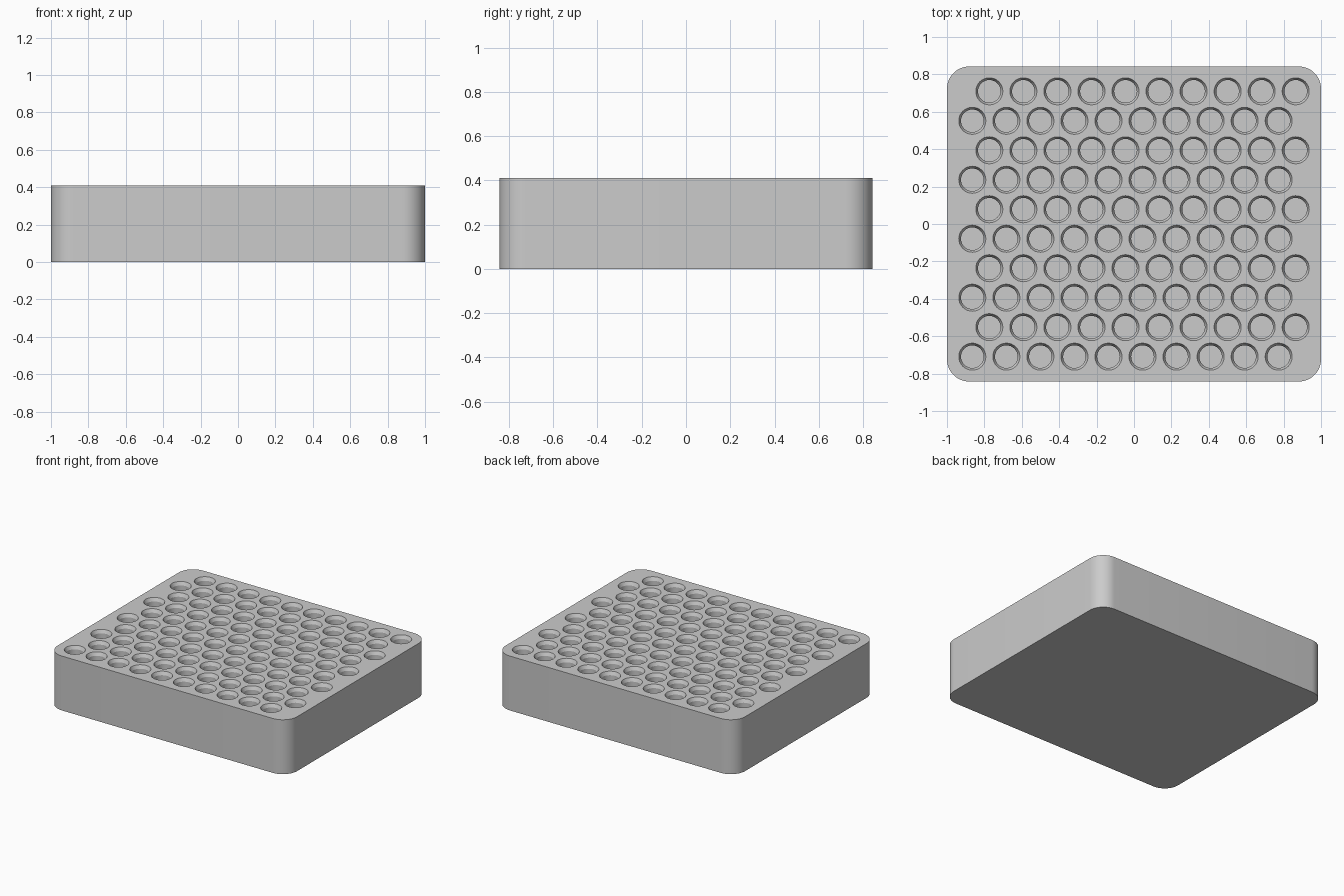
import bpy
import bmesh
import math

cube = bpy.data.objects.get("Cube")
if cube:
    bpy.data.objects.remove(cube, do_unlink=True)

WIDTH, DEPTH, HEIGHT = 2.0, 1.685, 0.41
CORNER = 0.12
PITCH = 0.182
ROWS = COLUMNS = 10
SIDES = 32
FLOOR = 0.08

grey = bpy.data.materials.new("light grey")
grey.use_nodes = True
grey.diffuse_color = (0.6, 0.6, 0.6, 1)
grey.node_tree.nodes["Principled BSDF"].inputs["Base Color"].default_value = (0.6, 0.6, 0.6, 1)


def make_object(name, bm):
    bmesh.ops.recalc_face_normals(bm, faces=bm.faces)
    mesh = bpy.data.meshes.new(name)
    bm.to_mesh(mesh)
    bm.free()
    mesh.materials.append(grey)
    obj = bpy.data.objects.new(name, mesh)
    bpy.context.collection.objects.link(obj)
    return obj


def add_socket(bm, x, y):
    """Closed round plug with a countersunk mouth, as (radius, height) rings."""
    profile = [(0.0605, FLOOR), (0.0605, HEIGHT - 0.025), (0.0773, HEIGHT + 0.01)]
    rings = []
    for radius, z in profile:
        angles = [math.tau * i / SIDES for i in range(SIDES)]
        rings.append([bm.verts.new((x + radius * math.cos(a), y + radius * math.sin(a), z))
                      for a in angles])
    for low, high in zip(rings, rings[1:]):
        for i in range(SIDES):
            j = (i + 1) % SIDES
            bm.faces.new((low[i], low[j], high[j], high[i]))
    bm.faces.new(rings[0][::-1])
    bm.faces.new(rings[-1])


# Block with rounded upright corners
bm = bmesh.new()
bmesh.ops.create_cube(bm, size=1)
for v in bm.verts:
    v.co = (v.co.x * WIDTH, v.co.y * DEPTH, (v.co.z + 0.5) * HEIGHT)
upright = [e for e in bm.edges if abs(e.verts[0].co.z - e.verts[1].co.z) > 0.1]
bmesh.ops.bevel(bm, geom=upright, offset=CORNER, segments=12, profile=0.5, affect='EDGES')
block = make_object("holder_block", bm)

# Staggered rows of round sockets
bm = bmesh.new()
row_gap = PITCH * math.sin(math.radians(60))
for row in range(ROWS):
    shift = PITCH / 4 * (1 if row % 2 else -1)
    for column in range(COLUMNS):
        add_socket(bm, (column - (COLUMNS - 1) / 2) * PITCH + shift,
                   (row - (ROWS - 1) / 2) * row_gap)
cutter = make_object("socket_cutter", bm)
cutter.hide_render = True

# Cut the sockets and smooth the round walls
cut = block.modifiers.new("sockets", 'BOOLEAN')
cut.operation = 'DIFFERENCE'
cut.solver = 'EXACT'
cut.object = cutter
bpy.ops.object.select_all(action='DESELECT')
block.select_set(True)
bpy.context.view_layer.objects.active = block
bpy.ops.object.modifier_apply(modifier=cut.name)
bpy.data.objects.remove(cutter, do_unlink=True)
bpy.ops.object.shade_smooth_by_angle(angle=math.radians(20))
